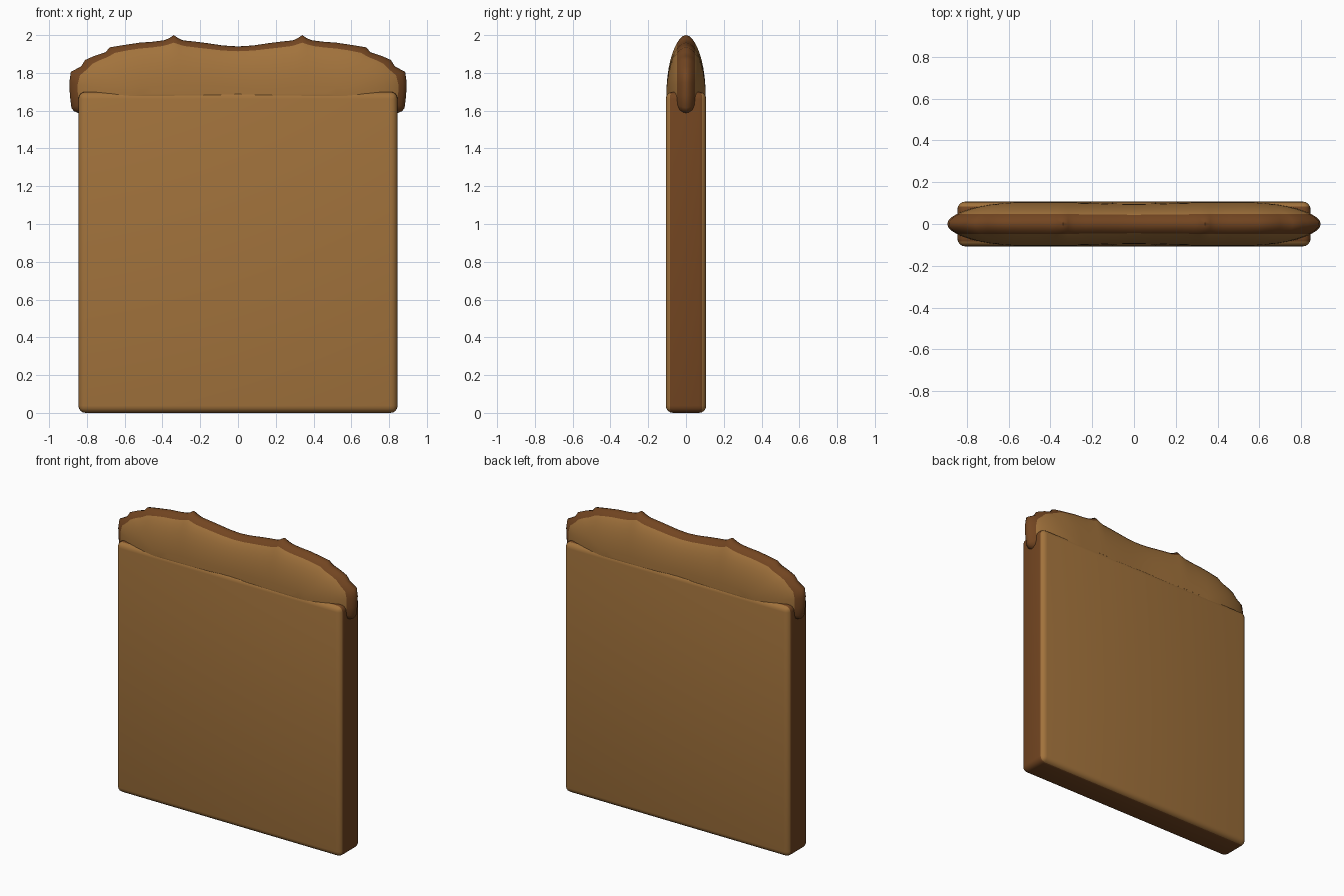
import bpy, bmesh, math

if "Cube" in bpy.data.objects:
    bpy.data.objects.remove(bpy.data.objects["Cube"])


def material(name, rgb):
    m = bpy.data.materials.new(name)
    m.diffuse_color = (*rgb, 1)
    m.use_nodes = True
    m.node_tree.nodes["Principled BSDF"].inputs["Base Color"].default_value = m.diffuse_color
    return m


crumb = material("crumb", (0.36, 0.17, 0.045))
crust = material("crust", (0.17, 0.06, 0.015))


def finish(bm, name):
    bmesh.ops.remove_doubles(bm, verts=bm.verts, dist=0.0005)
    bmesh.ops.recalc_face_normals(bm, faces=bm.faces)
    me = bpy.data.meshes.new(name)
    bm.to_mesh(me)
    bm.free()
    ob = bpy.data.objects.new(name, me)
    bpy.context.collection.objects.link(ob)
    me.materials.append(crumb)
    me.materials.append(crust)
    bpy.ops.object.select_all(action='DESELECT')
    bpy.context.view_layer.objects.active = ob
    ob.select_set(True)
    bpy.ops.object.shade_smooth_by_angle(angle=math.radians(50))
    return ob


# Slice body: rounded slab with crust around its rim
bm = bmesh.new()
bmesh.ops.create_cube(bm, size=1)
for v in bm.verts:
    v.co = (v.co.x * 1.69, v.co.y * 0.214, (v.co.z + 0.5) * 1.70)
bmesh.ops.bevel(bm, geom=list(bm.edges), offset=0.038, segments=4,
                profile=0.5, affect='EDGES')
bm.normal_update()
for f in bm.faces:
    f.material_index = 0 if abs(f.normal.y) > 0.4 else 1
finish(bm, "slice_body")

# Puffed top: right half of its lumpy outline, from top middle to bottom middle
half = [(0, 1.94), (0.08, 1.945), (0.16, 1.957), (0.23, 1.966), (0.29, 1.972),
        (0.315, 1.983), (0.34, 2.0), (0.365, 1.983), (0.39, 1.973), (0.45, 1.965),
        (0.52, 1.96), (0.60, 1.948), (0.68, 1.935), (0.70, 1.91), (0.76, 1.89),
        (0.81, 1.868), (0.83, 1.835), (0.885, 1.805), (0.893, 1.75),
        (0.89, 1.68), (0.882, 1.615), (0.87, 1.598), (0.84, 1.585),
        (0.70, 1.60), (0.5, 1.60), (0.25, 1.60), (0, 1.60)]
outline = half + [(-x, z) for x, z in half[-2:0:-1]]
n = len(outline)

# Softer outline for the inner rings, so small lumps stay at the rim
soft = outline
for _ in range(2):
    soft = [tuple((soft[i - 1][k] + 2 * soft[i][k] + soft[(i + 1) % n][k]) / 4
                  for k in (0, 1)) for i in range(n)]

bm = bmesh.new()
STEPS = 10
for side in (-1, 1):
    rings = []
    for j in range(STEPS + 1):
        a = math.pi / 2 * j / STEPS
        s = math.sin(a)
        ring = []
        for (ox, oz), (sx, sz) in zip(outline, soft):
            cx, cz = max(-0.52, min(0.52, sx)), 1.685
            x = cx + s * (sx - cx) + s ** 8 * (ox - sx)
            z = cz + s * (sz - cz) + s ** 8 * (oz - sz)
            thick = 0.104 - 0.007 * math.exp(-(x / 0.2) ** 2)
            ring.append(bm.verts.new((x, side * thick * math.cos(a), z)))
        rings.append(ring)
    for j in range(STEPS):
        for i in range(n):
            k = (i + 1) % n
            f = bm.faces.new((rings[j][i], rings[j][k],
                              rings[j + 1][k], rings[j + 1][i]))
            f.material_index = 1 if j >= 7 else 0
finish(bm, "puffed_top")
